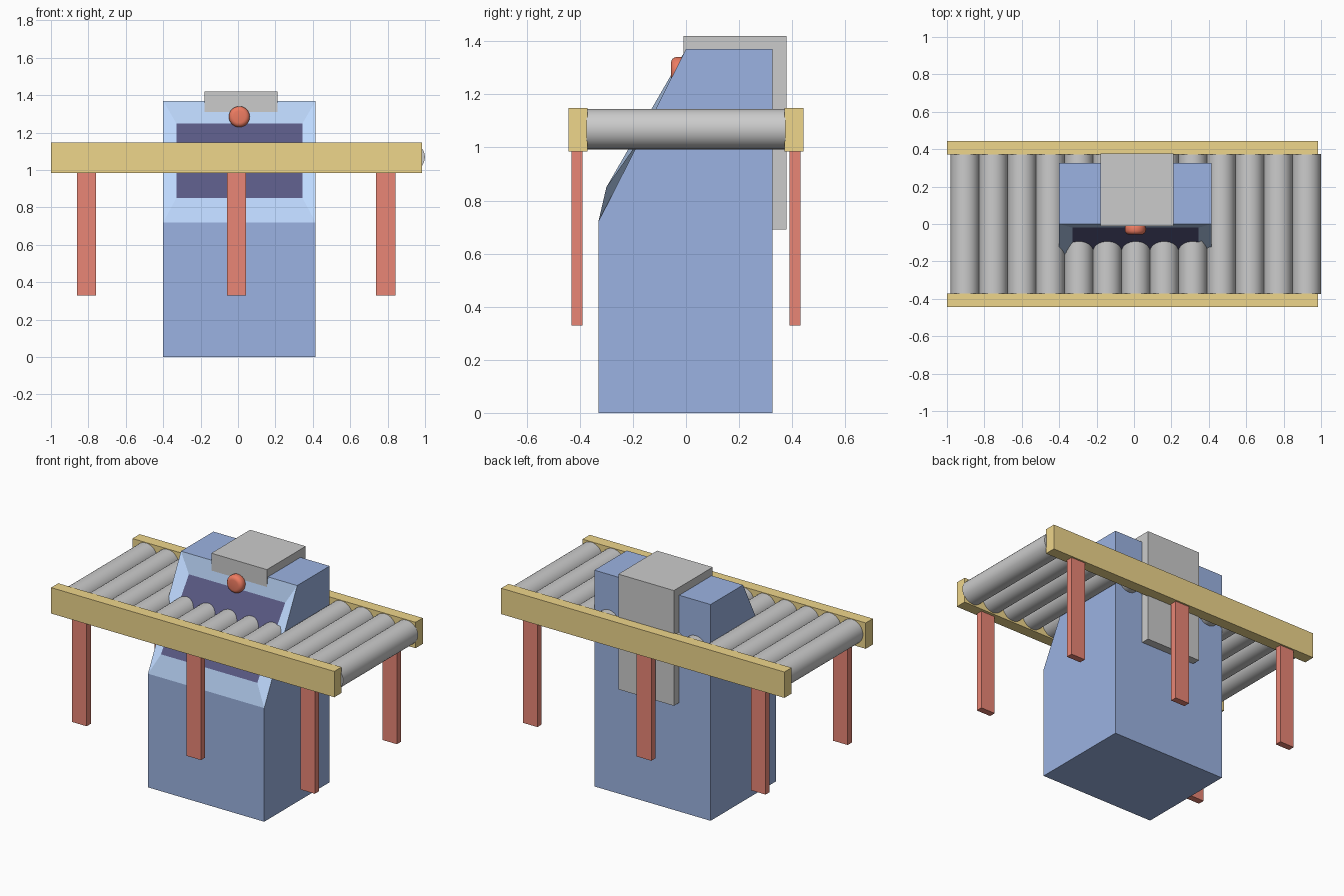
import bpy, bmesh
from mathutils import Matrix

if "Cube" in bpy.data.objects:
    bpy.data.objects.remove(bpy.data.objects["Cube"])


def material(name, rgb):
    m = bpy.data.materials.new(name)
    m.diffuse_color = (*rgb, 1)
    m.use_nodes = True
    m.node_tree.nodes["Principled BSDF"].inputs["Base Color"].default_value = m.diffuse_color
    return m


BLUE = material("cabinet_blue", (0.33, 0.45, 0.76))
LIGHT = material("bezel_blue", (0.52, 0.70, 1.0))
DARK = material("screen_dark", (0.10, 0.10, 0.23))
YELLOW = material("rail_yellow", (0.86, 0.67, 0.26))
RED = material("leg_red", (0.82, 0.24, 0.18))
BUTTON = material("button_red", (0.85, 0.20, 0.12))


def finish(name, bm, *mats):
    bmesh.ops.recalc_face_normals(bm, faces=bm.faces)
    mesh = bpy.data.meshes.new(name)
    bm.to_mesh(mesh)
    bm.free()
    for m in mats:
        mesh.materials.append(m)
    ob = bpy.data.objects.new(name, mesh)
    bpy.context.collection.objects.link(ob)
    return ob


def box(name, x, y, z, mat):
    bm = bmesh.new()
    size = [b - a for a, b in (x, y, z)]
    mid = [(a + b) / 2 for a, b in (x, y, z)]
    bmesh.ops.create_cube(bm, size=1, matrix=Matrix.Translation(mid) @ Matrix.Diagonal((*size, 1)))
    return finish(name, bm, mat)


def prism(profile, x0, x1):
    """Extrude a y-z profile along x; returns the bmesh and its side faces."""
    bm = bmesh.new()
    a = [bm.verts.new((x0, y, z)) for y, z in profile]
    b = [bm.verts.new((x1, y, z)) for y, z in profile]
    n = len(profile)
    sides = [bm.faces.new((a[i], a[(i + 1) % n], b[(i + 1) % n], b[i])) for i in range(n)]
    bm.faces.new(a)
    bm.faces.new(b[::-1])
    return bm, sides


def cylinder_y(name, x, z, y0, y1, radius, mat=None, bevel=0):
    bm = bmesh.new()
    mtx = Matrix.Translation((x, (y0 + y1) / 2, z)) @ Matrix.Rotation(1.5707963, 4, 'X')
    bmesh.ops.create_cone(bm, cap_ends=True, segments=32, radius1=radius, radius2=radius,
                          depth=y1 - y0, matrix=mtx)
    if bevel:
        rims = [e for e in bm.edges if abs(e.verts[0].co.y - e.verts[1].co.y) < 1e-4]
        bmesh.ops.bevel(bm, geom=rims, offset=bevel, segments=4, profile=0.5, affect='EDGES')
    ob = finish(name, bm, *([mat] if mat else []))
    bpy.ops.object.select_all(action='DESELECT')
    ob.select_set(True)
    bpy.context.view_layer.objects.active = ob
    bpy.ops.object.shade_smooth_by_angle()
    return ob


# Cabinet with sloped front holding a tilted screen inside a lighter bezel
bm, sides = prism([(-0.33, 0), (0.325, 0), (0.325, 1.37), (0, 1.37), (-0.33, 0.72)], -0.40, 0.415)
slope = sides[3]
outer = list(slope.verts)
bm.faces.remove(slope)
inner = [bm.verts.new((-0.33 if v.co.x < 0 else 0.345, *((-0.02, 1.25) if v.co.z > 1 else (-0.30, 0.85))))
         for v in outer]
for i in range(4):
    j = (i + 1) % 4
    bm.faces.new((outer[i], outer[j], inner[j], inner[i])).material_index = 1
bm.faces.new(inner).material_index = 2
finish("cabinet", bm, BLUE, LIGHT, DARK)

# Grey cover bent over the top and down the back
bm, _ = prism([(-0.01, 1.30), (-0.01, 1.42), (0.378, 1.42), (0.378, 0.69), (0.31, 0.69), (0.31, 1.30)],
              -0.18, 0.21)
finish("top_cover", bm)

# Push button above the screen
cylinder_y("button", 0.007, 1.285, -0.057, 0.003, 0.056, BUTTON, 0.024)

# Conveyor rollers
for i in range(13):
    cylinder_y(f"roller_{i + 1}", 0.0095 + (i - 6) * 0.1522, 1.069, -0.375, 0.375, 0.0765)

# Side rails with three legs each
for side, s in (("front", -1), ("back", 1)):
    box(f"{side}_rail", (-1.0, 0.985), sorted((s * 0.371, s * 0.443)), (0.984, 1.148), YELLOW)
    for i, x in enumerate((-0.809, -0.008, 0.79)):
        box(f"{side}_leg_{i + 1}", (x - 0.051, x + 0.051), sorted((s * 0.39, s * 0.432)), (0.33, 0.99), RED)
